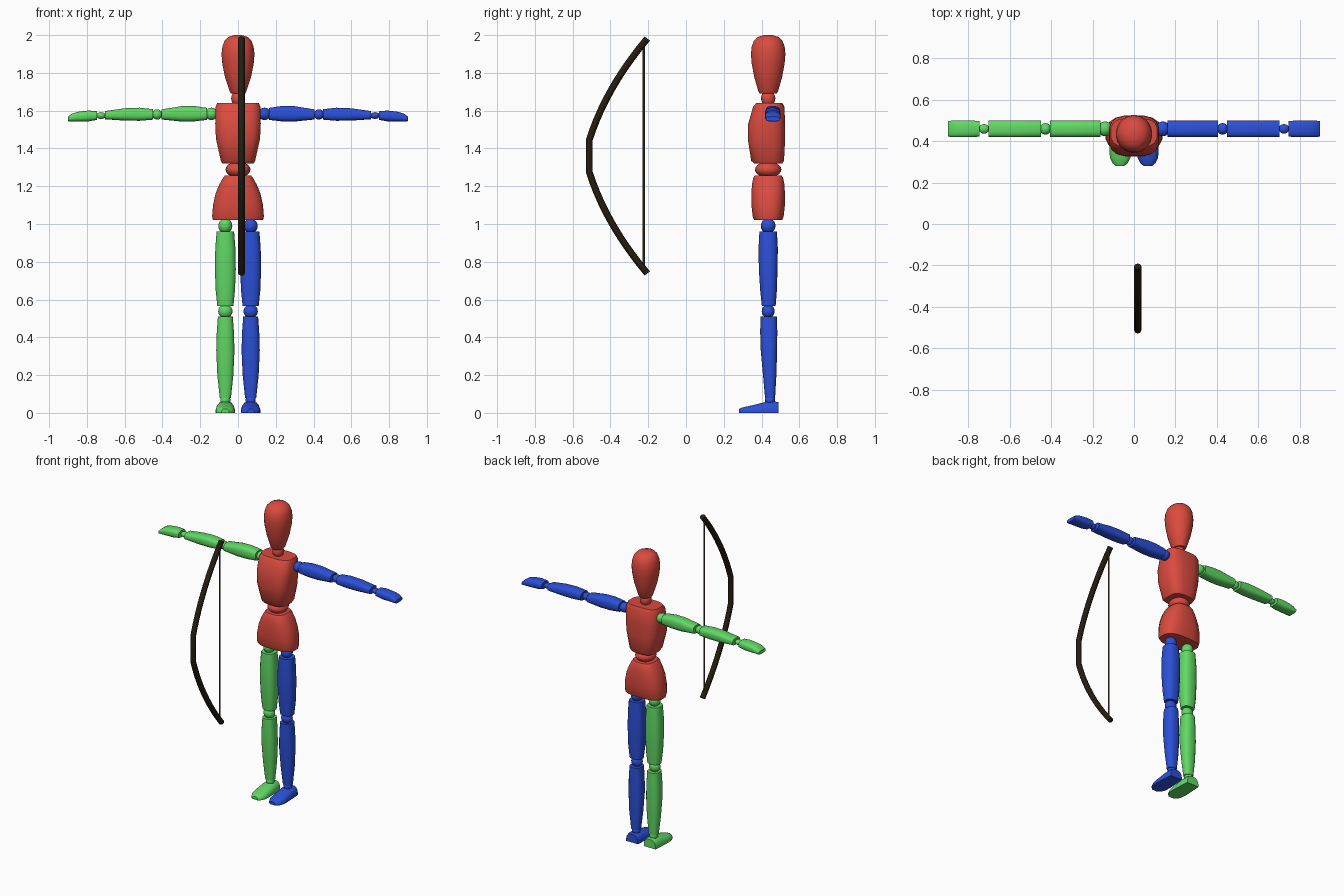
import bpy, bmesh
from math import cos, sin, pi, copysign, radians
from mathutils import Vector

cube = bpy.data.objects.get("Cube")
if cube:
    bpy.data.objects.remove(cube, do_unlink=True)


def material(name, rgb):
    m = bpy.data.materials.new(name)
    m.use_nodes = True
    m.diffuse_color = (*rgb, 1)
    m.node_tree.nodes["Principled BSDF"].inputs["Base Color"].default_value = (*rgb, 1)
    return m


RED = material("body red", (0.71, 0.07, 0.05))
GREEN = material("right side green", (0.12, 0.69, 0.13))
BLUE = material("left side blue", (0.025, 0.08, 0.69))
WOOD = material("dark bow wood", (0.018, 0.012, 0.005))
CORD = material("bow string", (0.04, 0.025, 0.018))


def finish(name, bm, mat):
    bmesh.ops.recalc_face_normals(bm, faces=bm.faces)
    for f in bm.faces:
        f.smooth = True
    me = bpy.data.meshes.new(name)
    bm.to_mesh(me)
    bm.free()
    me.set_sharp_from_angle(angle=radians(38))
    me.materials.append(mat)
    ob = bpy.data.objects.new(name, me)
    bpy.context.collection.objects.link(ob)
    return ob


def loft(name, mat, axis, centre, stations, power=2.0, n=16, flat=False):
    """Skin superellipse rings; station = (position, half u, half v, shift v)."""
    bm = bmesh.new()
    rings = []
    for t, hu, hv, shift in stations:
        ring = []
        for i in range(n):
            a = 2 * pi * (i + 0.5) / n
            c, s = cos(a), sin(a)
            u = hu * copysign(abs(c) ** (2 / power), c)
            v = hv * copysign(abs(s) ** (2 / power), s)
            if flat:
                v = max(v, 0)
            u, v = u + centre[0], v + centre[1] + shift
            p = {"z": (u, v, t), "x": (t, u, v), "y": (u, t, v)}[axis]
            ring.append(bm.verts.new(p))
        rings.append(ring)
    for a, b in zip(rings, rings[1:]):
        for i in range(n):
            j = (i + 1) % n
            bm.faces.new((a[i], a[j], b[j], b[i]))
    bm.faces.new(rings[0])
    bm.faces.new(rings[-1])
    return finish(name, bm, mat)


def ball(name, mat, centre, radii):
    bm = bmesh.new()
    bmesh.ops.create_uvsphere(bm, u_segments=16, v_segments=10, radius=1)
    for v in bm.verts:
        v.co = Vector(centre) + Vector(c * r for c, r in zip(v.co, radii))
    return finish(name, bm, mat)


def tube(name, mat, points, radius):
    cu = bpy.data.curves.new(name, "CURVE")
    cu.dimensions = "3D"
    cu.bevel_depth = radius
    cu.bevel_resolution = 2
    cu.use_fill_caps = True
    sp = cu.splines.new("POLY")
    sp.points.add(len(points) - 1)
    for p, co in zip(sp.points, points):
        p.co = (*co, 1)
    cu.materials.append(mat)
    ob = bpy.data.objects.new(name, cu)
    bpy.context.collection.objects.link(ob)
    return ob


# Head, neck, torso, waist and pelvis
Y = 0.435
loft("head", RED, "z", (0, Y), [
    (1.69, 0.038, 0.045, 0), (1.7, 0.044, 0.052, 0), (1.78, 0.07, 0.075, 0),
    (1.85, 0.084, 0.088, 0), (1.9, 0.088, 0.092, 0), (1.94, 0.083, 0.088, 0),
    (1.97, 0.072, 0.076, 0), (1.99, 0.052, 0.056, 0), (2.0, 0.02, 0.022, 0)], n=24)
ball("neck", RED, (0, Y, 1.665), (0.036, 0.038, 0.042))
loft("torso", RED, "z", (0, Y), [
    (1.32, 0.083, 0.075, 0), (1.335, 0.092, 0.088, -0.003), (1.45, 0.118, 0.1, -0.009),
    (1.53, 0.122, 0.099, -0.008), (1.62, 0.12, 0.084, 0.003), (1.64, 0.112, 0.07, 0.006)], 3.2)
ball("waist", RED, (0, Y, 1.288), (0.066, 0.07, 0.042))
loft("pelvis", RED, "z", (0, Y), [
    (1.02, 0.135, 0.075, 0), (1.04, 0.139, 0.083, 0), (1.1, 0.134, 0.09, 0),
    (1.16, 0.121, 0.09, 0), (1.21, 0.1, 0.087, 0), (1.245, 0.08, 0.08, 0),
    (1.257, 0.07, 0.072, 0)], 2.8)

AY, AZ = 0.46, 1.58
for side, s, mat in (("left", 1, BLUE), ("right", -1, GREEN)):
    # Leg
    x = s * 0.067
    ball(side + "_hip", mat, (x, Y, 0.99), (0.037, 0.039, 0.04))
    loft(side + "_thigh", mat, "z", (x, Y), [
        (0.565, 0.043, 0.037, 0.003), (0.65, 0.052, 0.045, 0.002), (0.76, 0.056, 0.05, 0),
        (0.87, 0.054, 0.052, 0), (0.96, 0.047, 0.047, 0)], 2.6)
    ball(side + "_knee", mat, (x, Y, 0.538), (0.038, 0.034, 0.037))
    loft(side + "_calf", mat, "z", (x, Y), [
        (0.08, 0.03, 0.027, 0.01), (0.2, 0.043, 0.036, 0.008), (0.33, 0.049, 0.044, 0.004),
        (0.43, 0.046, 0.046, 0.003), (0.51, 0.04, 0.044, 0.003)], 2.6)
    ball(side + "_ankle", mat, (x, 0.445, 0.068), (0.027, 0.027, 0.028))
    loft(side + "_foot", mat, "y", (x, 0), [
        (0.49, 0.044, 0.057, 0), (0.47, 0.048, 0.061, 0), (0.42, 0.05, 0.058, 0),
        (0.36, 0.053, 0.043, 0), (0.32, 0.05, 0.034, 0), (0.295, 0.038, 0.028, 0),
        (0.28, 0.02, 0.021, 0)], 3, flat=True)

    # Arm
    def arm_part(part, stations):
        loft(side + part, mat, "x", (AY, AZ),
             [(s * t, u, v, z) for t, u, v, z in stations], 3)

    ball(side + "_shoulder", mat, (s * 0.14, AY, 1.583), (0.034, 0.036, 0.033))
    arm_part("_upper_arm", [
        (0.163, 0.04, 0.032, 0.003), (0.23, 0.041, 0.041, 0.004),
        (0.3, 0.041, 0.041, 0.003), (0.405, 0.04, 0.027, 0)])
    ball(side + "_elbow", mat, (s * 0.428, AY, 1.58), (0.028, 0.028, 0.027))
    arm_part("_forearm", [
        (0.45, 0.04, 0.028, 0), (0.52, 0.041, 0.035, 0.001),
        (0.6, 0.041, 0.033, 0), (0.703, 0.04, 0.022, -0.004)])
    ball(side + "_wrist", mat, (s * 0.725, AY, 1.574), (0.026, 0.023, 0.018))
    arm_part("_hand", [
        (0.747, 0.038, 0.023, -0.006), (0.79, 0.041, 0.029, -0.008),
        (0.85, 0.041, 0.026, -0.012), (0.88, 0.04, 0.021, -0.017),
        (0.9, 0.038, 0.012, -0.024)])

# Bow: two mirrored curved limbs joined by a straight grip, plus the string
BX, BZ = 0.018, 1.36
grip, bend, tip = Vector((-0.512, 0.085)), Vector((-0.425, 0.36)), Vector((-0.205, 0.622))
limb = []
for i in range(11):
    t = i / 10
    limb.append(grip * (1 - t) ** 2 + bend * 2 * t * (1 - t) + tip * t * t)
path = [(BX, p.x, BZ - p.y) for p in reversed(limb)] + [(BX, p.x, BZ + p.y) for p in limb]
tube("bow", WOOD, path, 0.018)
tube("bow_string", CORD, [(BX, -0.223, BZ - 0.6), (BX, -0.223, BZ + 0.6)], 0.006)
